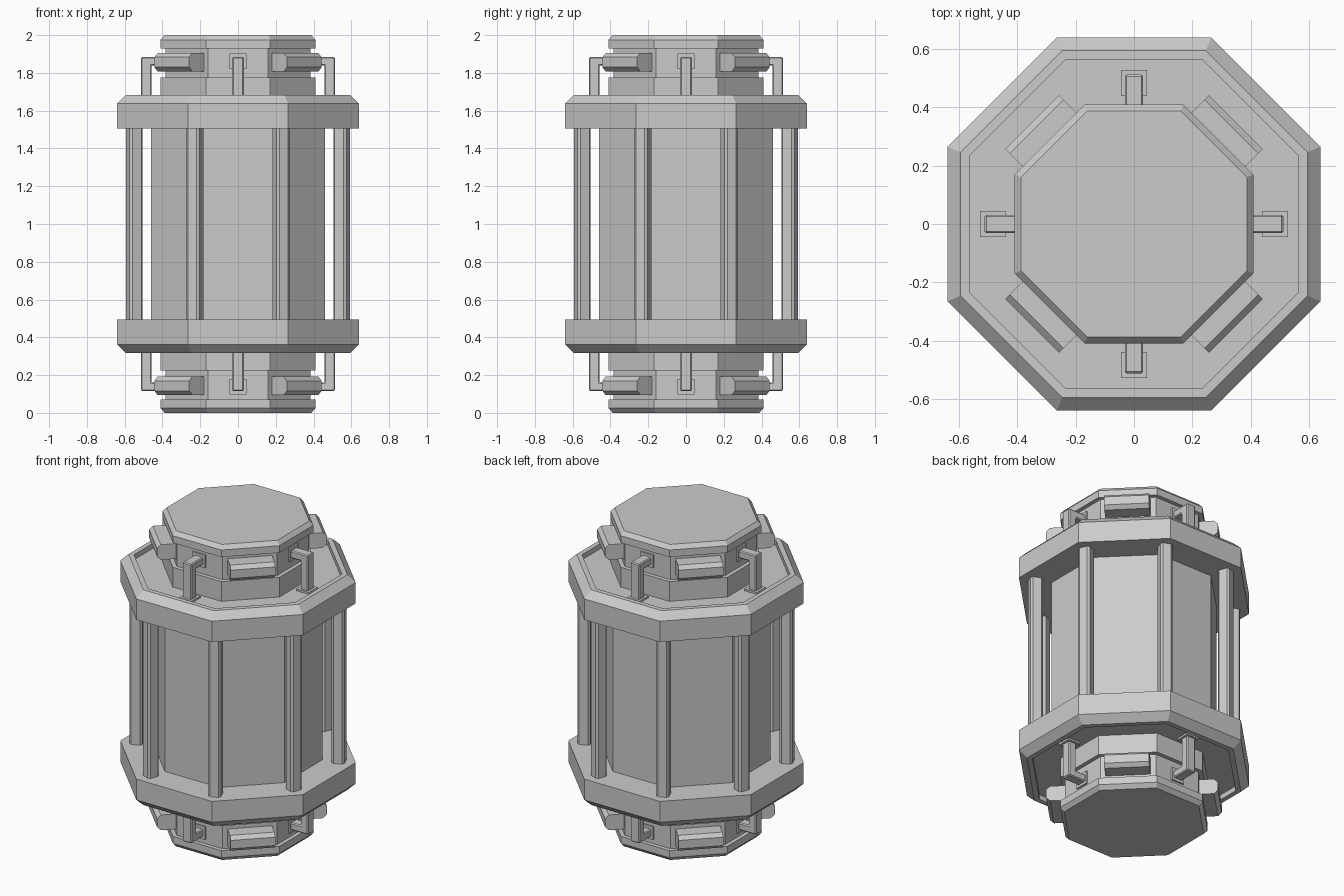
import bpy, bmesh
from math import pi, cos, sin
from mathutils import Matrix

if "Cube" in bpy.data.objects:
    bpy.data.objects.remove(bpy.data.objects["Cube"])

MID = 1.0  # mirror plane height; all objects have their origin here


def finish(bm, name, mirror=False):
    bmesh.ops.translate(bm, verts=bm.verts, vec=(0, 0, -MID))
    bmesh.ops.recalc_face_normals(bm, faces=bm.faces)
    me = bpy.data.meshes.new(name)
    bm.to_mesh(me)
    bm.free()
    ob = bpy.data.objects.new(name, me)
    ob.location.z = MID
    bpy.context.collection.objects.link(ob)
    if mirror:
        m = ob.modifiers.new("mirror", 'MIRROR')
        m.use_axis = (False, False, True)
    return ob


def octagon(name, profile, mirror=False):
    """Eight-sided solid from (apothem, z) points, bottom to top, capped."""
    bm = bmesh.new()
    rings = []
    for a, z in profile:
        r = a / cos(pi / 8)
        rings.append([bm.verts.new((r * cos(pi / 8 + i * pi / 4), r * sin(pi / 8 + i * pi / 4), z))
                      for i in range(8)])
    for lo, hi in zip(rings, rings[1:]):
        for i in range(8):
            j = (i + 1) % 8
            bm.faces.new((lo[i], lo[j], hi[j], hi[i]))
    bm.faces.new(rings[0][::-1])
    bm.faces.new(rings[-1])
    return finish(bm, name, mirror)


def prism(bm, pts, half, angle):
    """Extrude an (r, z) outline across +-half, then turn it about z."""
    start = [bm.verts.new((r, -half, z)) for r, z in pts]
    end = [bm.verts.new((r, half, z)) for r, z in pts]
    bm.faces.new(start)
    bm.faces.new(end[::-1])
    n = len(pts)
    for i in range(n):
        j = (i + 1) % n
        bm.faces.new((start[i], end[i], end[j], start[j]))
    bmesh.ops.rotate(bm, verts=start + end, matrix=Matrix.Rotation(angle, 3, 'Z'))


def around(name, outline, half, count, offset=0.0, mirror=True, bevel=0.0):
    bm = bmesh.new()
    for i in range(count):
        prism(bm, outline, half, offset + i * 2 * pi / count)
    ob = finish(bm, name)
    if bevel:
        b = ob.modifiers.new("bevel", 'BEVEL')
        b.width = bevel
        b.segments = 1
    if mirror:
        m = ob.modifiers.new("mirror", 'MIRROR')
        m.use_axis = (False, False, True)
    return ob


def rect(r0, r1, z0, z1):
    return [(r0, z0), (r1, z0), (r1, z1), (r0, z1)]


FLOOR = 1.65

# Main barrel
octagon("core_barrel", [(0.46, 0.45), (0.46, 1.55)])

# Wide collars with a chamfered rim and sunken floor
octagon("collar", [(0.64, 1.505), (0.64, 1.637), (0.595, 1.682), (0.565, 1.682), (0.565, FLOOR)], True)

# Stepped neck and end cap
octagon("neck_and_cap", [(0.41, FLOOR - 0.01), (0.41, 1.775), (0.385, 1.775), (0.385, 1.93),
                         (0.41, 1.93), (0.41, 1.975), (0.388, 2.0)], True)

# Upright rods at the octagon corners
around("corner_rods", rect(0.557, 0.632, 0.47, 1.53), 0.037, 8, pi / 8, False, 0.012)

# Chamfered blocks on the diagonal neck faces
c = 0.022
around("diagonal_blocks", [(0.36, 1.808), (0.495 - c, 1.808), (0.495, 1.808 + c),
                           (0.495, 1.905 - c), (0.495 - c, 1.905), (0.36, 1.905)], 0.13, 4, pi / 4)

# Bent brackets between neck and collar, with their mounting plates
around("bent_brackets", [(0.37, 1.838), (0.458, 1.838), (0.458, FLOOR - 0.01), (0.513, FLOOR - 0.01),
                         (0.513, 1.885), (0.37, 1.885)], 0.031, 4, bevel=0.006)
around("bracket_feet", rect(0.44, 0.528, FLOOR - 0.01, FLOOR + 0.012), 0.044, 4)
around("bracket_wall_plates", rect(0.37, 0.395, 1.82, 1.902), 0.044, 4)
